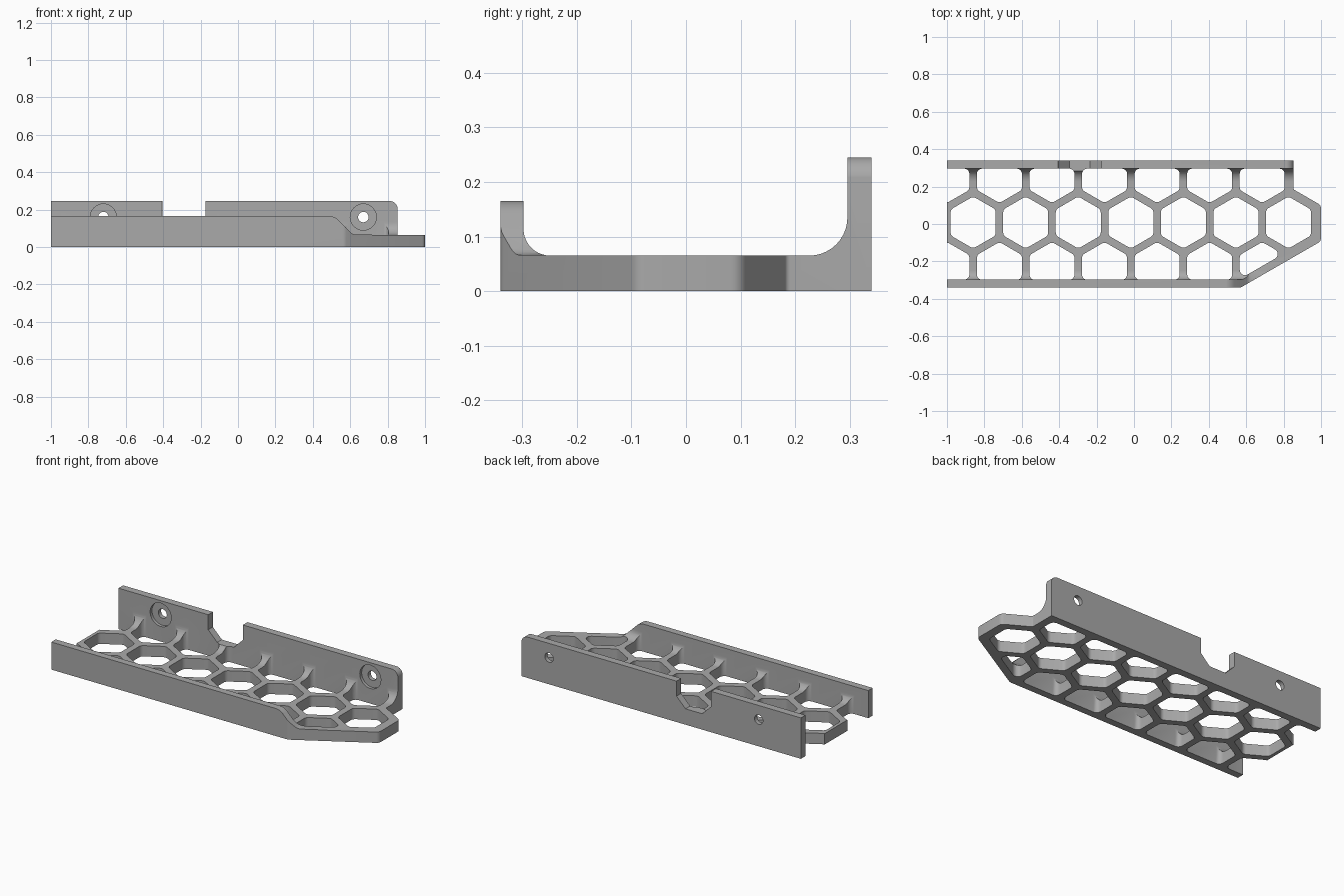
import bpy, bmesh, math
from mathutils import Vector

if "Cube" in bpy.data.objects:
    bpy.data.objects.remove(bpy.data.objects["Cube"])

grey = bpy.data.materials.new("plain grey")
grey.use_nodes = True
colour = (0.4, 0.4, 0.4, 1)
grey.diffuse_color = colour
grey.node_tree.nodes["Principled BSDF"].inputs["Base Color"].default_value = colour

PITCH = 0.281          # hexagon spacing
ROW = PITCH * math.sqrt(3) / 2
MID_Y = 0.008          # middle row of cells
FLOOR = 0.065
FRONT_IN, BACK_IN, SIDE = -0.298, 0.296, 0.34


def rounded(points, radius, steps=5):
    """Fillet every corner; radius is one number or one per corner."""
    out, n = [], len(points)
    for i in range(n):
        p = Vector(points[i])
        a, b = Vector(points[i - 1]) - p, Vector(points[(i + 1) % n]) - p
        r = radius[i] if isinstance(radius, list) else radius
        half = a.angle(b) / 2
        cut = min(r / math.tan(half), a.length * 0.49, b.length * 0.49)
        if cut < 0.0005:
            out.append(p)
            continue
        r = cut * math.tan(half)
        a.normalize()
        b.normalize()
        centre = p + (a + b).normalized() * (r / math.sin(half))
        start, end = p + a * cut - centre, p + b * cut - centre
        first = math.atan2(start.y, start.x)
        sweep = math.atan2(start.x * end.y - start.y * end.x, start.dot(end))
        for k in range(steps + 1):
            t = first + sweep * k / steps
            out.append(centre + Vector((math.cos(t), math.sin(t))) * r)
    return out


def clip(points, origin, normal):
    """Keep the part of a polygon on the side the normal points to."""
    out = []
    for i in range(len(points)):
        p, q = Vector(points[i - 1]), Vector(points[i])
        dp, dq = (p - origin).dot(normal), (q - origin).dot(normal)
        if dp * dq < 0:
            out.append(p.lerp(q, dp / (dp - dq)))
        if dq >= 0:
            out.append(q)
    return out


def prism(name, outlines, axis, lo, hi):
    """Extrude flat outlines along an axis."""
    place = {"x": lambda u, v, w: (w, u, v), "y": lambda u, v, w: (u, w, v),
             "z": lambda u, v, w: (u, v, w)}[axis]
    bm = bmesh.new()
    for pts in outlines:
        rings = [[bm.verts.new(place(p[0], p[1], w)) for p in pts] for w in (lo, hi)]
        bm.faces.new(rings[0])
        bm.faces.new(rings[1])
        for i in range(len(pts)):
            bm.faces.new((rings[0][i - 1], rings[0][i], rings[1][i], rings[1][i - 1]))
    bmesh.ops.recalc_face_normals(bm, faces=bm.faces[:])
    mesh = bpy.data.meshes.new(name)
    bm.to_mesh(mesh)
    bm.free()
    mesh.materials.append(grey)
    obj = bpy.data.objects.new(name, mesh)
    bpy.context.collection.objects.link(obj)
    return obj


def circle(x, z, r, n=32):
    return [(x + r * math.cos(math.tau * i / n), z + r * math.sin(math.tau * i / n)) for i in range(n)]


# Channel section: floor, low front wall, tall back wall, filleted inside
section = rounded([(-0.36, 0), (SIDE, 0), (SIDE, 0.245), (BACK_IN, 0.245),
                   (BACK_IN, FLOOR), (FRONT_IN, FLOOR), (FRONT_IN, 0.165), (-0.36, 0.165)],
                  [0, 0, 0, 0, 0.07, 0.07, 0, 0], 10)
tray = prism("tray", [section], "x", -1, 1.1)

# Plan outline with the slanted nose
nose = Vector((0.57, -SIDE))
outline = rounded([(-1.2, -SIDE), nose, (1, -0.092), (1, MID_Y + 0.092),
                   (0.853, MID_Y + 0.177), (0.853, 0.5), (-1.2, 0.5)],
                  [0, 0.04, 0.03, 0.03, 0.01, 0, 0])
plan = prism("plan_helper", [outline], "z", -0.1, 0.5)

# Three rows of hexagon openings, trimmed at the walls and nose
slant = Vector((-0.5, math.sqrt(3) / 2))
cells = []
for row in (-1, 0, 1):
    for col in range(7):
        cx = -0.86 + PITCH * (col - 0.5 * abs(row))
        cy = MID_Y + row * ROW
        hexagon = [(cx + 0.139 * math.sin(math.tau * k / 6), cy + 0.139 * math.cos(math.tau * k / 6))
                   for k in range(6)]
        hexagon = clip(hexagon, Vector((0, FRONT_IN)), Vector((0, 1)))
        hexagon = clip(hexagon, Vector((0, BACK_IN)), Vector((0, -1)))
        hexagon = clip(hexagon, nose + slant * 0.042, slant)
        cells.append(rounded(hexagon, 0.028))
holes = prism("cell_helper", cells, "z", -0.1, 0.3)

# Front wall ramp, back wall notch and rounded back corner
ramp = prism("ramp_helper", [rounded([(0.515, 0.1655), (0.615, 0.066), (1.3, 0.066), (1.3, 0.4),
                                      (0.3, 0.4), (0.3, 0.1655)],
                                     [0.07, 0.04, 0, 0, 0, 0])], "y", -0.5, -0.15)
notch = prism("notch_helper", [[(-0.405, 0.4), (-0.405, 0.155), (-0.345, 0.095), (-0.235, 0.095),
                                (-0.175, 0.155), (-0.175, 0.4)]], "y", 0.15, 0.5)
arc = [(0.812 + 0.0415 * math.cos(math.pi * i / 16), 0.204 + 0.0415 * math.sin(math.pi * i / 16))
       for i in range(9)]
corner = prism("corner_helper", [[(0.9, 0.204)] + arc + [(0.812, 0.3), (0.9, 0.3)]], "y", 0.25, 0.5)

# Screw holes with counterbores on the inner face
screws = [(-0.72, 0.16), (0.67, 0.16)]
bores = prism("counterbore_helper", [circle(x, z, 0.07) for x, z in screws], "y", 0.18, 0.314)
shafts = prism("screw_helper", [circle(x, z, 0.028) for x, z in screws], "y", 0.17, 0.5)

# Apply every cut, then a fine chamfer
bpy.context.view_layer.objects.active = tray
tray.select_set(True)
bpy.context.view_layer.update()
for helper in (plan, holes, ramp, notch, corner, bores, shafts):
    mod = tray.modifiers.new("cut", "BOOLEAN")
    mod.operation = "INTERSECT" if helper is plan else "DIFFERENCE"
    mod.solver = "EXACT"
    mod.object = helper
    bpy.ops.object.modifier_apply(modifier=mod.name)
    bpy.data.objects.remove(helper)

bevel = tray.modifiers.new("chamfer", "BEVEL")
bevel.width = 0.004
bevel.segments = 1
bevel.limit_method = "ANGLE"
bevel.angle_limit = math.radians(50)

bpy.ops.object.shade_smooth_by_angle(angle=math.radians(30))
